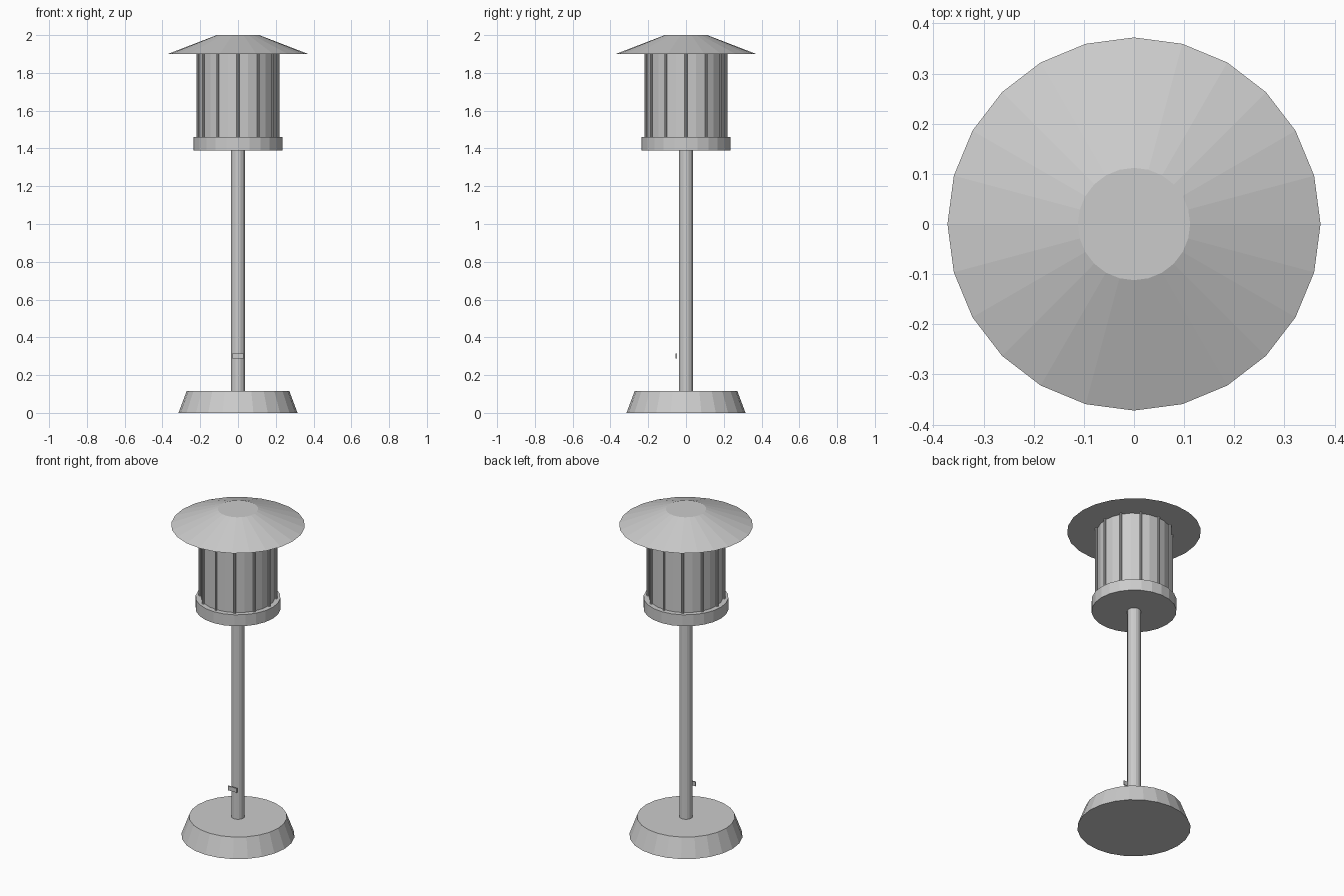
import bpy
from math import sin, cos, radians

if "Cube" in bpy.data.objects:
    bpy.data.objects.remove(bpy.data.objects["Cube"])


def frustum(name, r_low, r_high, z_low, z_high, sides=24, x=0, y=0):
    bpy.ops.mesh.primitive_cone_add(vertices=sides, radius1=r_low, radius2=r_high,
                                    depth=z_high - z_low,
                                    location=(x, y, (z_low + z_high) / 2))
    obj = bpy.context.object
    obj.name = name
    return obj


# Weighted foot and pole
frustum("base", 0.315, 0.272, 0, 0.115)
frustum("pole", 0.038, 0.038, 0.115, 1.39, 16)

# Lantern: collar, glass body and sloped roof
frustum("lantern_collar", 0.236, 0.236, 1.39, 1.46)
frustum("lantern_glass", 0.206, 0.206, 1.46, 1.90)
frustum("lantern_roof", 0.372, 0.112, 1.90, 2.0)

# Twelve upright bars around the glass
for i in range(12):
    a = radians(30 * i)
    frustum(f"lantern_bar_{i + 1}", 0.007, 0.007, 1.46, 1.90, 8,
            0.213 * cos(a), 0.213 * sin(a))

# Small plate on the front of the pole
bpy.ops.mesh.primitive_cube_add(size=1, location=(0, -0.052, 0.302))
plate = bpy.context.object
plate.name = "switch_plate"
plate.scale = (0.06, 0.007, 0.026)
